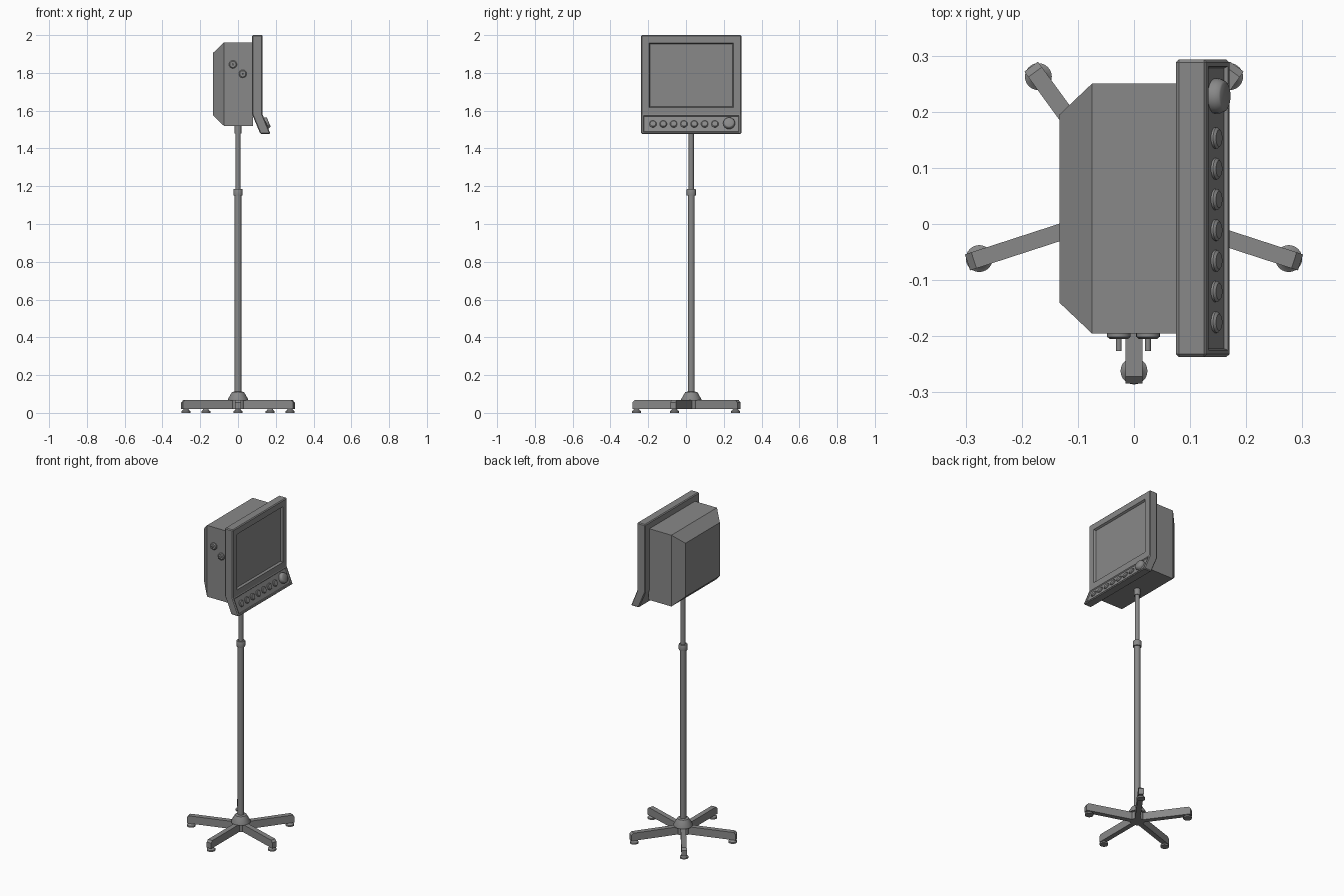
import bpy, bmesh, math
from mathutils import Vector, Matrix

cube = bpy.data.objects.get("Cube")
if cube:
    bpy.data.objects.remove(cube, do_unlink=True)

CY = 0.028  # stand axis in y

grey = bpy.data.materials.new("neutral grey")
grey.use_nodes = True
COLOR = (0.25, 0.25, 0.25, 1)
grey.diffuse_color = COLOR
grey.node_tree.nodes["Principled BSDF"].inputs["Base Color"].default_value = COLOR


def finish(name, bm, smooth=False):
    bmesh.ops.recalc_face_normals(bm, faces=bm.faces[:])
    mesh = bpy.data.meshes.new(name)
    bm.to_mesh(mesh)
    bm.free()
    mesh.materials.append(grey)
    obj = bpy.data.objects.new(name, mesh)
    bpy.context.collection.objects.link(obj)
    if smooth:
        bpy.ops.object.select_all(action='DESELECT')
        obj.select_set(True)
        bpy.context.view_layer.objects.active = obj
        bpy.ops.object.shade_smooth_by_angle(angle=math.radians(35))
    return obj


def lathe(name, profile, origin, axis=(0, 0, 1), sides=24):
    """Closed round part from (radius, height) pairs along an axis."""
    bm = bmesh.new()
    rings = []
    for r, h in profile:
        rings.append([bm.verts.new((r * math.cos(2 * math.pi * i / sides),
                                    r * math.sin(2 * math.pi * i / sides), h))
                      for i in range(sides)])
    for a, b in zip(rings, rings[1:]):
        for i in range(sides):
            j = (i + 1) % sides
            bm.faces.new((a[i], a[j], b[j], b[i]))
    bm.faces.new(rings[0][::-1])
    bm.faces.new(rings[-1])
    turn = Vector((0, 0, 1)).rotation_difference(Vector(axis)).to_matrix().to_4x4()
    bm.transform(Matrix.Translation(origin) @ turn)
    return finish(name, bm, True)


def prism(profile, y0, y1):
    """Extrude an (x, z) outline along y."""
    bm = bmesh.new()
    face = bm.faces.new([bm.verts.new((x, y0, z)) for x, z in profile])
    ext = bmesh.ops.extrude_face_region(bm, geom=[face])
    verts = [v for v in ext["geom"] if isinstance(v, bmesh.types.BMVert)]
    bmesh.ops.translate(bm, verts=verts, vec=(0, y1 - y0, 0))
    bmesh.ops.recalc_face_normals(bm, faces=bm.faces[:])
    return bm


# Five-legged base with foot pads
REACH = 0.29
for n in range(5):
    angle = math.radians(-90 + 72 * n)
    bm = prism([(0, 0.02), (REACH + 0.022, 0.02), (REACH + 0.022, 0.055),
                (REACH + 0.01, 0.067), (0, 0.067)], -0.015, 0.015)
    bm.transform(Matrix.Translation((0, CY, 0)) @ Matrix.Rotation(angle, 4, 'Z'))
    finish(f"base_leg_{n + 1}", bm)
    lathe(f"foot_pad_{n + 1}", [(0.024, 0), (0.024, 0.009), (0.017, 0.014), (0.012, 0.022)],
          (REACH * math.cos(angle), CY + REACH * math.sin(angle), 0))

# Hub and telescopic pole
lathe("base_hub", [(0.04, 0.02), (0.04, 0.065), (0.054, 0.065), (0.054, 0.072),
                   (0.032, 0.11), (0.018, 0.113)], (0, CY, 0))
lathe("lower_pole", [(0.018, 0.1), (0.018, 1.16)], (0, CY, 0))
lathe("pole_collar", [(0.024, 1.15), (0.025, 1.155), (0.025, 1.18), (0.023, 1.185)], (0, CY, 0))
lathe("upper_pole", [(0.0135, 1.17), (0.0135, 1.49)], (0, CY, 0))
lathe("top_socket", [(0.018, 1.48), (0.018, 1.53)], (0, CY, 0))

# Monitor housing with a tapered rear
bm = bmesh.new()
sections = [(-0.133, 0.055), (-0.075, 0), (0.08, 0)]
rings = []
for x, cut in sections:
    y0, y1, z0, z1 = -0.195 + cut, 0.25 - cut, 1.52 + cut, 1.96 - cut
    rings.append([bm.verts.new((x, y, z)) for y, z in ((y0, z0), (y1, z0), (y1, z1), (y0, z1))])
for a, b in zip(rings, rings[1:]):
    for i in range(4):
        bm.faces.new((a[i], a[(i + 1) % 4], b[(i + 1) % 4], b[i]))
bm.faces.new(rings[0])
bm.faces.new(rings[-1])
finish("monitor_housing", bm)

# Front bezel: bent slab, recessed screen and sloped control panel
BEND = 1.58
bm = prism([(0.075, 2.0), (0.13, 2.0), (0.13, BEND), (0.172, 1.477),
            (0.118, 1.477), (0.075, BEND)], CY - 0.265, CY + 0.265)
rim = [e for e in bm.edges if not all(abs(v.co.z - BEND) < 0.001 for v in e.verts)]
bmesh.ops.bevel(bm, geom=rim, offset=0.005, segments=1, affect='EDGES', clamp_overlap=True)
bm.normal_update()
front = [f for f in bm.faces if f.normal.x > 0.85 and f.calc_area() > 0.02]
for face in front:
    is_screen = face.calc_center_median().z > BEND
    margin, lip, depth = (0.036, 0.006, 0.012) if is_screen else (0.007, 0.003, 0.006)
    bmesh.ops.inset_region(bm, faces=[face], thickness=margin, use_even_offset=True)
    bmesh.ops.inset_region(bm, faces=[face], thickness=lip, depth=-depth, use_even_offset=True)
finish("screen_bezel", bm)

# Control buttons and dial along the sloped panel
slope = Vector((0.103, 0, 0.042)).normalized()
panel = Vector((0.15, 0, 1.531)) - slope * 0.008
for n in range(7):
    lathe(f"button_{n + 1}", [(0.019, 0), (0.019, 0.006), (0.015, 0.01)],
          panel + Vector((0, -0.175 + 0.0547 * n, 0)), slope)
lathe("dial", [(0.031, 0), (0.031, 0.011), (0.027, 0.02), (0.024, 0.022)],
      panel + Vector((0, 0.228, 0.003)), slope)

# Side connectors
for n, (x, z) in enumerate([(-0.027, 1.845), (0.025, 1.795)]):
    lathe(f"side_connector_{n + 1}",
          [(0.021, -0.005), (0.021, 0.006), (0.016, 0.01), (0.005, 0.01), (0.005, 0.031)],
          (x, -0.195, z), (0, -1, 0))
